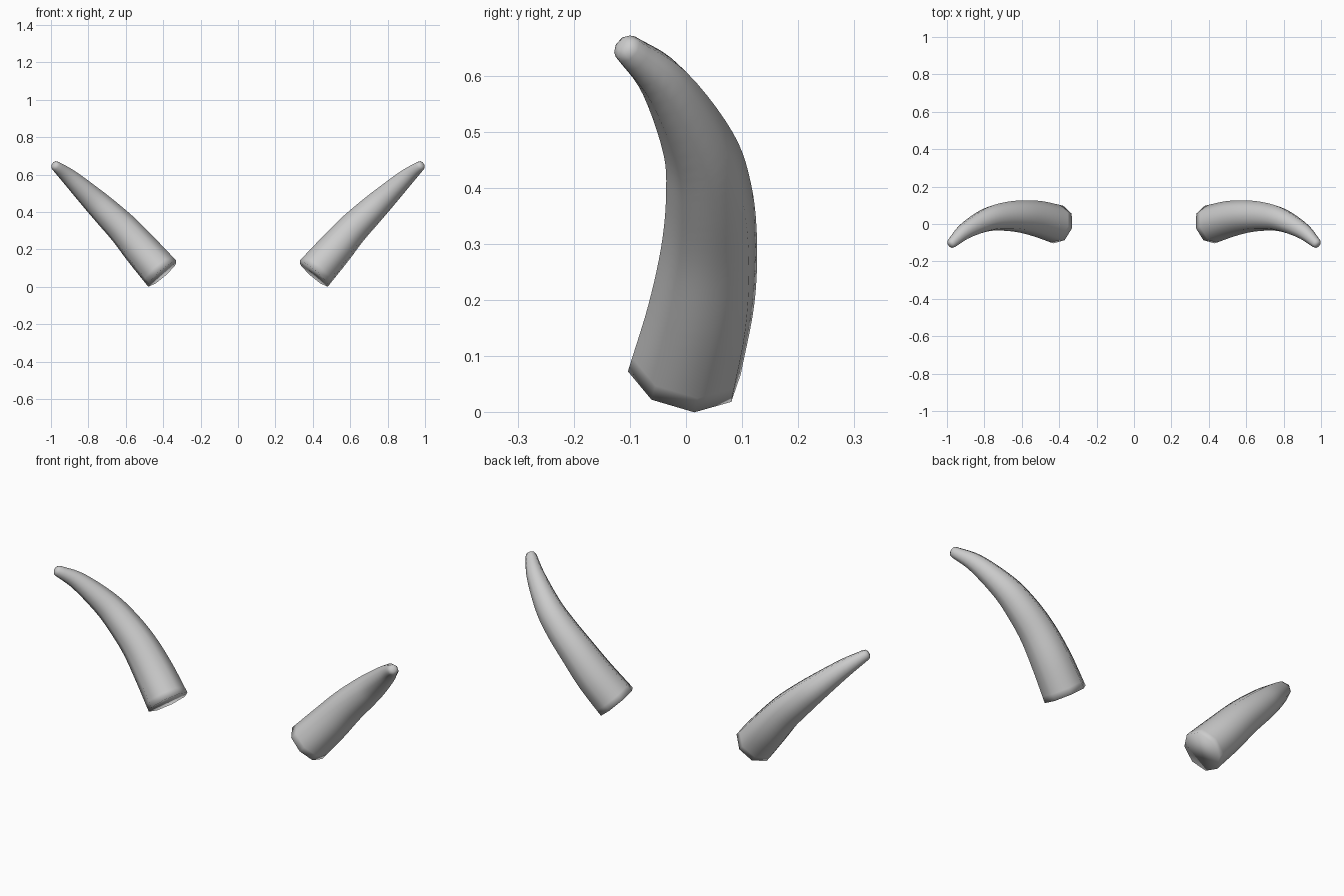
import bpy, bmesh, math
from mathutils import Vector

cube = bpy.data.objects.get("Cube")
if cube:
    bpy.data.objects.remove(cube, do_unlink=True)

SIDES = 8
STEPS = 5

# Centre line of the left horn with its radius: x, y, z, r
PATH = [Vector(p) for p in (
    (0.405, -0.003, 0.070, 0.104),
    (0.510, 0.027, 0.190, 0.097),
    (0.605, 0.041, 0.300, 0.087),
    (0.700, 0.040, 0.395, 0.077),
    (0.786, 0.022, 0.478, 0.065),
    (0.900, -0.037, 0.585, 0.045),
    (0.975, -0.104, 0.647, 0.027),
)]


def spline(points, steps):
    """Smooth curve through all points, with mirrored end tangents."""
    pts = [2 * points[0] - points[1]] + points + [2 * points[-1] - points[-2]]
    out = []
    for a, b, c, d in zip(pts, pts[1:], pts[2:], pts[3:]):
        for k in range(steps):
            t = k / steps
            out.append(0.5 * (2 * b + (c - a) * t + (2 * a - 5 * b + 4 * c - d) * t * t
                              + (3 * b - a - 3 * c + d) * t ** 3))
    return out + [points[-1]]


def make_horn(name, side, material):
    bm = bmesh.new()
    line = spline(PATH, STEPS)
    centres = [p.to_3d() for p in line]
    radii = [p.w for p in line]
    tangents = [(centres[min(i + 1, len(line) - 1)] - centres[max(i - 1, 0)]).normalized()
                for i in range(len(line))]
    # Rounded tip
    end, direction, r = centres[-1], tangents[-1], radii[-1]
    for angle in (35, 65):
        a = math.radians(angle)
        centres.append(end + direction * r * 0.7 * math.sin(a))
        radii.append(r * math.cos(a))
        tangents.append(direction)
    # Rings along the centre line
    rings = []
    for centre, t, r in zip(centres, tangents, radii):
        up = t.cross(Vector((0, 1, 0))).normalized()
        if up.z < 0:
            up.negate()
        across = up.cross(t).normalized()
        if across.y < 0:
            across.negate()
        ring = []
        for k in range(SIDES):
            a = math.radians(10) + math.tau * k / SIDES
            p = centre + r * (across * math.cos(a) + up * math.sin(a))
            ring.append(bm.verts.new((p.x * side, p.y, p.z)))
        rings.append(ring)
    for lo, hi in zip(rings, rings[1:]):
        for k in range(SIDES):
            n = (k + 1) % SIDES
            bm.faces.new((lo[k], lo[n], hi[n], hi[k]))
    # Base and tip caps
    bm.faces.new(rings[0])
    bm.faces.new(rings[-1])
    bmesh.ops.recalc_face_normals(bm, faces=bm.faces)
    for f in bm.faces:
        f.smooth = True
    mesh = bpy.data.meshes.new(name)
    bm.to_mesh(mesh)
    bm.free()
    mesh.materials.append(material)
    obj = bpy.data.objects.new(name, mesh)
    bpy.context.scene.collection.objects.link(obj)


grey = bpy.data.materials.new("horn_grey")
grey.use_nodes = True
colour = (0.6, 0.6, 0.6, 1)
grey.diffuse_color = colour
for node in grey.node_tree.nodes:
    if node.type == "BSDF_PRINCIPLED":
        node.inputs["Base Color"].default_value = colour

make_horn("left_horn", 1, grey)
make_horn("right_horn", -1, grey)
